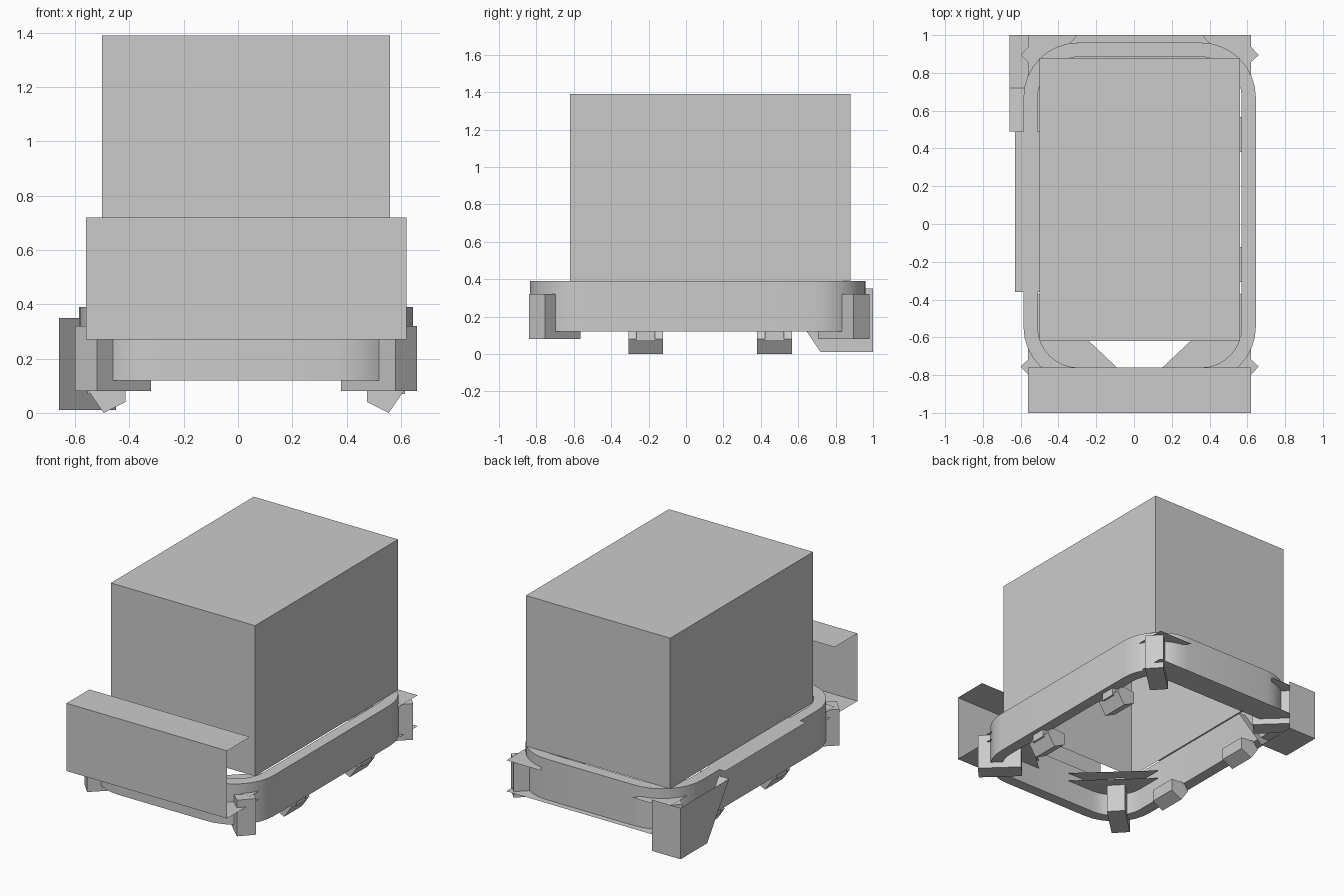
import bpy, math
from math import sin, cos, pi

if "Cube" in bpy.data.objects:
    bpy.data.objects.remove(bpy.data.objects["Cube"])

CX = 0.03  # symmetry plane of the body


def mesh_obj(name, verts, faces):
    me = bpy.data.meshes.new(name)
    me.from_pydata(verts, [], faces)
    me.update()
    ob = bpy.data.objects.new(name, me)
    bpy.context.collection.objects.link(ob)
    return ob


def sheet(name, pts, z):
    return mesh_obj(name, [(x, y, z) for x, y in pts], [list(range(len(pts)))])


def prism(name, a, b):
    """Closed prism between two matching loops."""
    n = len(a)
    faces = [[i, (i + 1) % n, n + (i + 1) % n, n + i] for i in range(n)]
    return mesh_obj(name, a + b, faces + [list(range(n))[::-1], list(range(n, 2 * n))])


def rounded(x0, x1, y0, y1, r, seg=8):
    pts = []
    for k, (cx, cy) in enumerate([(x1 - r, y1 - r), (x0 + r, y1 - r),
                                  (x0 + r, y0 + r), (x1 - r, y0 + r)]):
        for i in range(seg + 1):
            t = (k + i / seg) * pi / 2
            pts.append((cx + r * cos(t), cy + r * sin(t)))
    return pts


# main box, open underneath
x0, x1, y0, y1 = -0.5, 0.56, -0.62, 0.88
loop = [(x0, y0), (x1, y0), (x1, y1), (x0, y1)]
mesh_obj("main_box", [(x, y, z) for z in (0.39, 1.39) for x, y in loop],
         [[0, 1, 5, 4], [1, 2, 6, 5], [2, 3, 7, 6], [3, 0, 4, 7], [4, 5, 6, 7]])

# rounded skirt ring
out = rounded(-0.585, 0.645, -0.835, 0.96, 0.29)
inn = rounded(-0.51, 0.57, -0.76, 0.885, 0.215)
n = len(out)
rv = [(x, y, z) for p, z in ((out, 0.12), (out, 0.39), (inn, 0.39), (inn, 0.12)) for x, y in p]
rf = [[k * n + i, k * n + (i + 1) % n, ((k + 1) % 4) * n + (i + 1) % n, ((k + 1) % 4) * n + i]
      for k in range(4) for i in range(n)]
ring = mesh_obj("skirt_ring", rv, rf)
bpy.context.view_layer.objects.active = ring
ring.select_set(True)
bpy.ops.object.shade_smooth_by_angle(angle=math.radians(35))
ring.select_set(False)

# front bumper: face and top shelf, no ends or back
mesh_obj("front_bumper",
         [(-0.56, -1, 0.27), (0.62, -1, 0.27), (0.62, -1, 0.72), (-0.56, -1, 0.72),
          (0.62, -0.76, 0.72), (-0.56, -0.76, 0.72)],
         [[0, 1, 2, 3], [3, 2, 4, 5]])
# notched floor behind the bumper
sheet("bumper_floor", [(-0.56, -1), (0.62, -1), (0.62, -0.365), (0.57, -0.365), (0.15, -0.76),
                       (-0.09, -0.76), (-0.51, -0.365), (-0.56, -0.365)], 0.27)
# lower rear shelf
sheet("rear_shelf", [(-0.56, 0.82), (0.62, 0.82), (0.62, 1), (-0.56, 1)], 0.12)
# left running board
sheet("side_board", [(-0.63, -0.36), (-0.5, -0.36), (-0.5, 0.49), (-0.63, 0.49)], 0.392)

for s in (1, -1):
    side = "right" if s > 0 else "left"
    X = lambda d: CX + s * d
    # corner gussets
    sheet("rear_gusset_" + side, [(X(0.59), 1), (X(0.33), 1), (X(0.59), 0.70)], 0.325)
    sheet("front_gusset_" + side, [(X(0.59), -0.76), (X(0.12), -0.76), (X(0.54), -0.365),
                                   (X(0.59), -0.365)], 0.325)
    # diagonal corner blocks
    for t, place in ((1, "rear"), (-1, "front")):
        Y = lambda d: 0.07 + t * d
        q = [(X(0.63), Y(0.825)), (X(0.55), Y(0.91)), (X(0.35), Y(0.72)), (X(0.43), Y(0.635))]
        prism("corner_block_%s_%s" % (place, side),
              [(x, y, 0.08) for x, y in q], [(x, y, 0.32) for x, y in q])
    # feet with small pegs
    foot = [(0.445, 0.12), (0.445, 0.04), (0.525, 0.0), (0.58, 0.08), (0.545, 0.13)]
    peg = [(0.50, 0.07), (0.585, 0.07), (0.585, 0.12), (0.50, 0.12)]
    for yc in (-0.215, 0.473):
        for nm, pr, h in (("foot_", foot, 0.093), ("foot_peg_", peg, 0.05)):
            prism(nm + side, [(X(a), yc - h, z) for a, z in pr],
                  [(X(a), yc + h, z) for a, z in pr])

# rear left step: open-topped tray with a sloped front
prof = [(1, 0.35), (1, 0.01), (0.72, 0.01), (0.49, 0.35)]
mesh_obj("rear_step", [(x, y, z) for x in (-0.66, -0.45) for y, z in prof],
         [[0, 1, 2, 3], [0, 1, 5, 4], [1, 2, 6, 5], [2, 3, 7, 6]])

# make closed parts face outward
import bmesh
for ob in bpy.data.objects:
    bm = bmesh.new()
    bm.from_mesh(ob.data)
    bmesh.ops.recalc_face_normals(bm, faces=bm.faces)
    bm.to_mesh(ob.data)
    bm.free()
